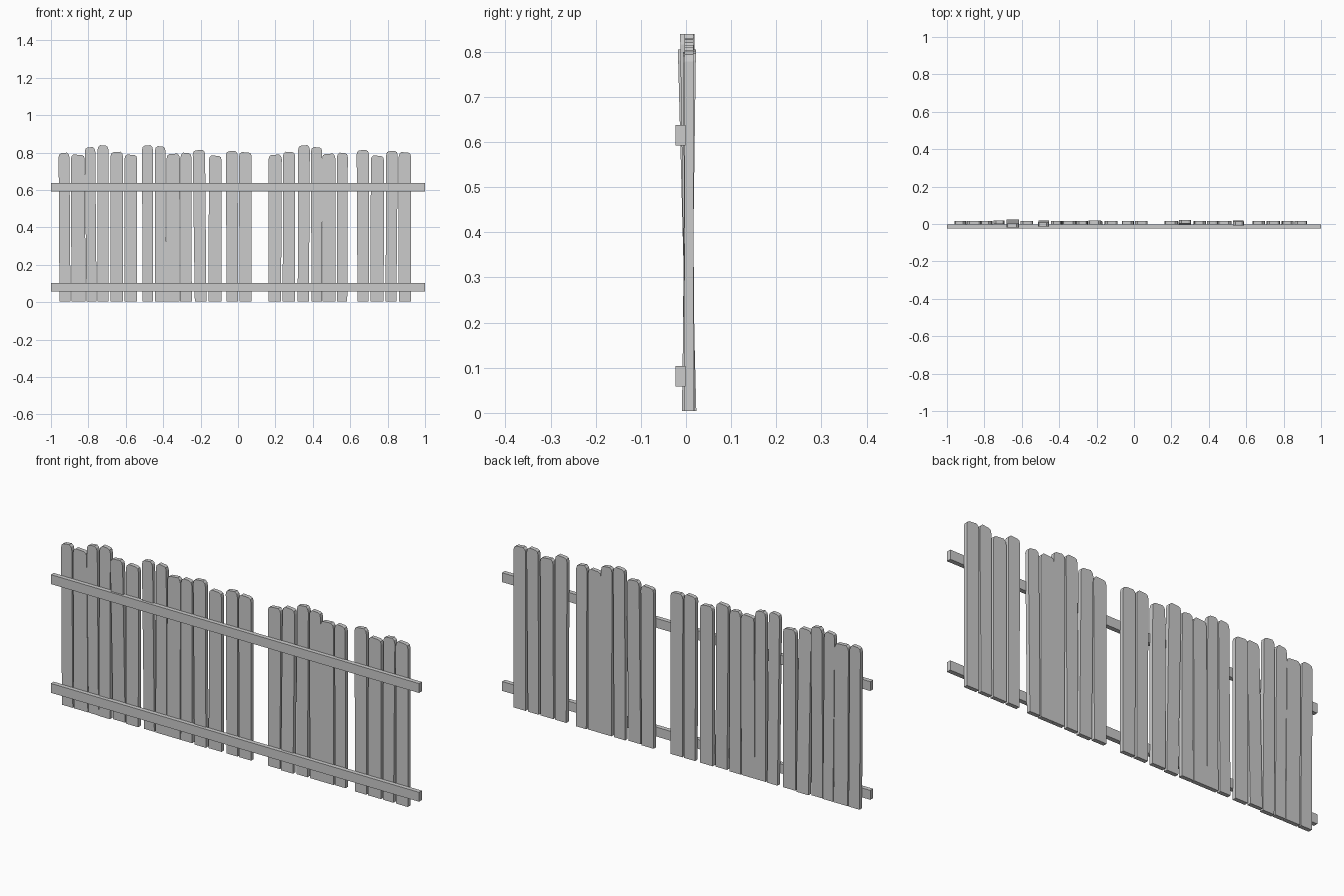
import bpy, bmesh

if "Cube" in bpy.data.objects:
    bpy.data.objects.remove(bpy.data.objects["Cube"])

# planks: centre at foot, centre at top, width at foot, width at top (x 1000), height
PLANKS = [
    (-925, -930, 59, 58, .80), (-852, -857, 76, 74, .79), (-783, -791, 54, 56, .83),
    (-722, -722, 61, 58, .84), (-648, -648, 66, 66, .805), (-573, -573, 66, 68, .79),
    (-482, -484, 56, 58, .84), (-415, -416, 60, 56, .835), (-349, -346, 73, 70, .795),
    (-278, -278, 62, 58, .80), (-200, -209, 62, 66, .815), (-122, -122, 70, 68, .785),
    (-31, -33, 60, 63, .81), (41, 39, 65, 68, .803), (197, 199, 66, 70, .79),
    (272, 273, 66, 66, .805), (349, 353, 60, 62, .84), (421, 420, 56, 60, .83),
    (486, 485, 70, 70, .795), (556, 558, 56, 58, .80), (669, 667, 60, 65, .815),
    (744, 745, 70, 70, .785), (818, 823, 58, 62, .81), (892, 892, 65, 66, .803),
]
# planks that lean: index -> (y at foot, y at top)
LEAN = {4: (.013, -.008), 6: (.009, -.003), 15: (.001, .012), 3: (.004, .009),
        19: (.010, .003), 10: (.002, .008)}
THICK = .02


def mesh_object(name, bm):
    bmesh.ops.recalc_face_normals(bm, faces=bm.faces)
    me = bpy.data.meshes.new(name)
    bm.to_mesh(me)
    bm.free()
    ob = bpy.data.objects.new(name, me)
    bpy.context.collection.objects.link(ob)
    return ob


def plank(i, cb, ct, wb, wt, h):
    """Upright board with clipped top corners."""
    cb, ct, wb, wt = (v / 1000 for v in (cb, ct, wb, wt))
    yb, yt = LEAN.get(i, (.007, .007))
    foot = .004
    slope = .003 if i % 2 else -.003
    a, b = ct - wt / 2, ct + wt / 2
    outline = [(cb - wb / 2, foot), (cb + wb / 2, foot),
               (b, h - .024), (b - .004, h - .009), (b - .014, h - max(slope, 0)),
               (a + .014, h + min(slope, 0)), (a + .004, h - .009), (a, h - .024)]
    bm = bmesh.new()

    def ring(off):
        return [bm.verts.new((x, yb + (yt - yb) * z / h + off, z)) for x, z in outline]

    f, r = ring(-THICK / 2), ring(THICK / 2)
    bm.faces.new(f)
    bm.faces.new(r[::-1])
    n = len(outline)
    for k in range(n):
        bm.faces.new((f[k], r[k], r[(k + 1) % n], f[(k + 1) % n]))
    mesh_object(f"plank_{i + 1:02d}", bm)


def rail(name, z0, z1):
    """Horizontal bar across the front."""
    bm = bmesh.new()
    bmesh.ops.create_cube(bm, size=1)
    for v in bm.verts:
        v.co = (v.co.x * 2, -.0125 + v.co.y * .022, (z0 + z1) / 2 + v.co.z * (z1 - z0))
    mesh_object(name, bm)


for i, p in enumerate(PLANKS):
    plank(i, *p)
rail("lower_rail", .058, .104)
rail("upper_rail", .592, .638)
